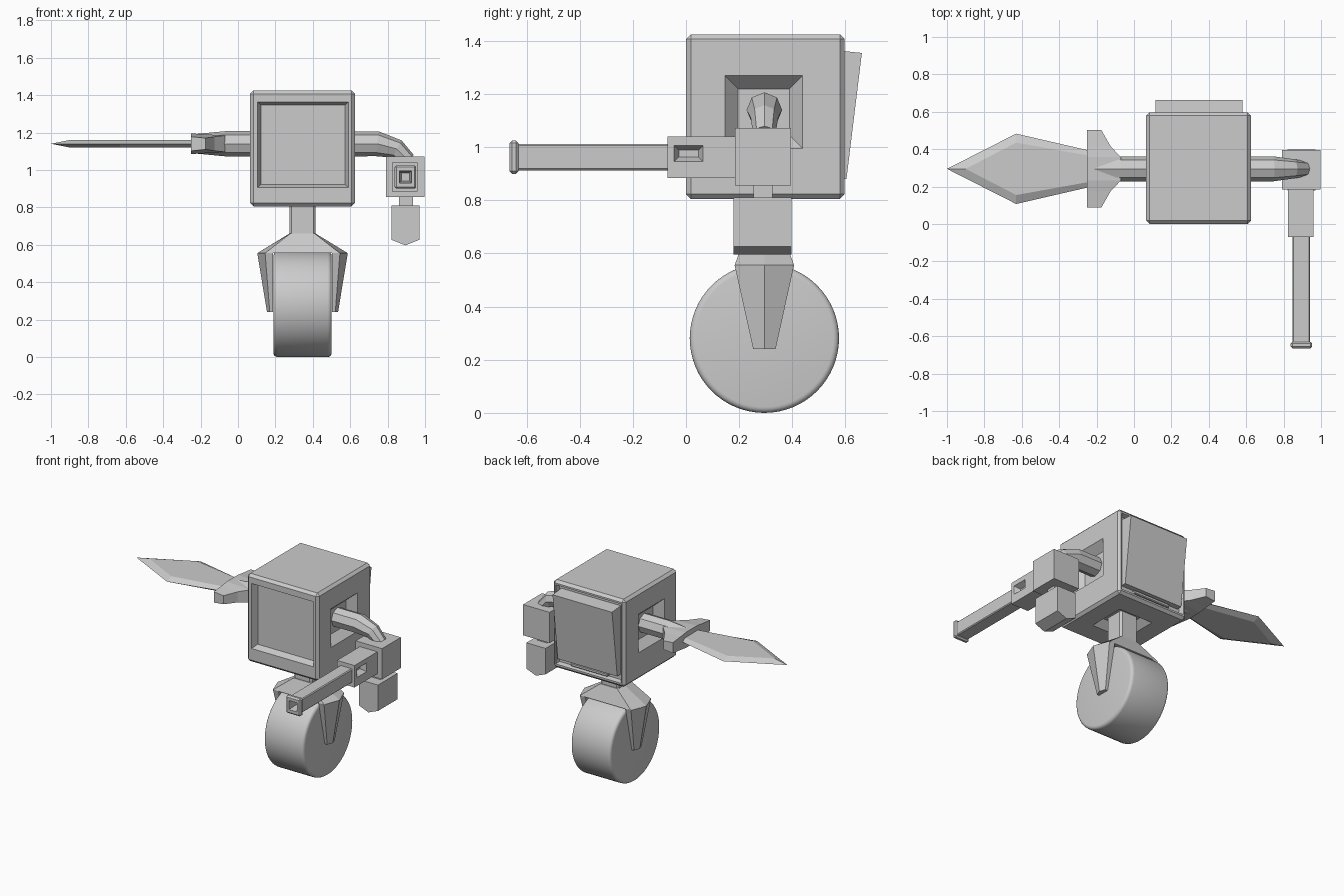
import bpy, bmesh, math
from mathutils import Vector

if "Cube" in bpy.data.objects:
    bpy.data.objects.remove(bpy.data.objects["Cube"], do_unlink=True)

GREY = bpy.data.materials.new("light_grey")
GREY.use_nodes = True
GREY.diffuse_color = (0.6, 0.6, 0.6, 1)
GREY.node_tree.nodes["Principled BSDF"].inputs["Base Color"].default_value = (0.6, 0.6, 0.6, 1)

BX, AY, AZ = 0.345, 0.295, 1.14   # body centre line, arm depth, arm height


def loft(name, sections, bevel=0):
    """Skin a row of equal-length loops and cap both ends."""
    bm = bmesh.new()
    loops = [[bm.verts.new(p) for p in s] for s in sections]
    n = len(loops[0])
    for a, b in zip(loops, loops[1:]):
        for i in range(n):
            j = (i + 1) % n
            bm.faces.new((a[i], a[j], b[j], b[i]))
    bm.faces.new(loops[0])
    bm.faces.new(loops[-1])
    if bevel:
        bmesh.ops.bevel(bm, geom=bm.edges[:], offset=bevel, segments=1,
                        profile=0.5, affect='EDGES')
    bmesh.ops.recalc_face_normals(bm, faces=bm.faces[:])
    mesh = bpy.data.meshes.new(name)
    bm.to_mesh(mesh)
    bm.free()
    mesh.materials.append(GREY)
    ob = bpy.data.objects.new(name, mesh)
    bpy.context.collection.objects.link(ob)
    return ob


def rect(axis, at, u, v):
    """Rectangle across an axis; u and v are the ranges on the other two axes."""
    loop = []
    for a, b in ((u[0], v[0]), (u[1], v[0]), (u[1], v[1]), (u[0], v[1])):
        p = [a, b]
        p.insert(axis, at)
        loop.append(p)
    return loop


def box(name, x, y, z, bevel=0):
    return loft(name, [rect(2, z[0], x, y), rect(2, z[1], x, y)], bevel)


def recess(ob, axis, start, end, u, v, taper):
    """Cut a pocket with sloping walls."""
    iu, iv = (u[0] + taper, u[1] - taper), (v[0] + taper, v[1] - taper)
    cutter = loft("cutter", [rect(axis, start, u, v), rect(axis, end, iu, iv)])
    cutter.hide_render = True
    mod = ob.modifiers.new("pocket", 'BOOLEAN')
    mod.operation, mod.solver, mod.object = 'DIFFERENCE', 'EXACT', cutter
    bpy.context.view_layer.objects.active = ob
    bpy.ops.object.modifier_apply(modifier=mod.name)
    bpy.data.objects.remove(cutter, do_unlink=True)


def tube(name, path):
    """Eight-sided tube through (x, z, radius) stations."""
    pts = [Vector((x, 0, z)) for x, z, r in path]
    rings = []
    for i, (x, z, r) in enumerate(path):
        t = (pts[min(i + 1, len(pts) - 1)] - pts[max(i - 1, 0)]).normalized()
        side = Vector((0, 1, 0))
        up = t.cross(side)
        centre = Vector((x, AY, z))
        rings.append([centre + r * (math.cos(k * math.pi / 4) * up
                                    + math.sin(k * math.pi / 4) * side) for k in range(8)])
    return loft(name, rings)


# Body with a screen pocket, limb sockets and a rear opening
body = box("body", (0.065, 0.625), (0, 0.597), (0.805, 1.425), 0.018)
recess(body, 1, -0.001, 0.045, (0.105, 0.59), (0.905, 1.365), 0.018)
recess(body, 0, 0.626, 0.57, (0.145, 0.44), (0.995, 1.27), 0.05)
recess(body, 0, 0.064, 0.12, (0.145, 0.44), (0.995, 1.27), 0.05)
recess(body, 2, 0.804, 0.85, (0.21, 0.48), (0.16, 0.43), 0.05)
recess(body, 1, 0.598, 0.565, (0.09, 0.6), (0.835, 1.395), 0.008)

# Tilted rear panel and its hinge
PX = (0.115, 0.58)
loft("rear_panel", [[(x, y, z) for y, z in
     ((0.56, 0.88), (0.604, 0.88), (0.662, 1.355), (0.56, 1.365))] for x in PX])
box("rear_hinge", (0.2, 0.49), (0.56, 0.592), (0.848, 0.872), 0.005)

# Neck post and wheel fork
box("wheel_post", (0.275, 0.415), (0.225, 0.365), (0.64, 0.86), 0.012)


def fork_section(z, outer, shoulder, half):
    return [(BX + sx * w, AY + sy * half, z) for sx, w, sy in
            ((-1, outer, 0), (-1, shoulder, -1), (1, shoulder, -1),
             (1, outer, 0), (1, shoulder, 1), (-1, shoulder, 1))]


loft("fork_crown", [fork_section(0.555, 0.242, 0.2, 0.112),
                    fork_section(0.66, 0.07, 0.065, 0.075)])


def prong_section(s, z, outer, shoulder, inner, half):
    return [(BX + s * w, AY + y * half, z) for w, y in
            ((outer, 0), (shoulder, 1), (inner, 1), (inner, -1), (shoulder, -1))]


for side, s in (("left", 1), ("right", -1)):
    loft(side + "_fork_prong", [prong_section(s, 0.556, 0.242, 0.2, 0.157, 0.112),
                                prong_section(s, 0.24, 0.19, 0.175, 0.157, 0.042)])

# Wheel turned from a rounded profile
RADIUS, HALF, ROUND = 0.281, 0.156, 0.022
profile = []
for k in range(5):
    a = k * math.pi / 8
    profile.append((HALF - ROUND + ROUND * math.cos(a), RADIUS - ROUND + ROUND * math.sin(a)))
profile = [(-x, r) for x, r in profile] + profile[::-1]
wheel = loft("wheel", [[(BX + x, AY + r * math.cos(i * math.tau / 64),
                         0.281 + r * math.sin(i * math.tau / 64)) for i in range(64)]
                       for x, r in profile])
bpy.ops.object.select_all(action='DESELECT')
wheel.select_set(True)
bpy.context.view_layer.objects.active = wheel
bpy.ops.object.shade_smooth_by_angle(angle=math.radians(40))

# Right arm, guard and blade
tube("right_arm", [(0.13, AZ, 0.067), (-0.07, AZ, 0.067), (-0.25, AZ, 0.05)])


def guard_section(y, back, front, half):
    return [(back, y, AZ - half), (front, y, AZ - half * 0.8),
            (front, y, AZ + half * 0.8), (back, y, AZ + half)]


loft("blade_guard", [guard_section(AY + d, -0.25, front, half) for d, front, half in
                     ((-0.208, -0.175, 0.038), (-0.12, -0.125, 0.047), (-0.062, -0.07, 0.055),
                      (0.062, -0.07, 0.055), (0.12, -0.125, 0.047), (0.208, -0.175, 0.038))])


def blade_outline(z, tip, belly, root):
    return [(tip, AY, z), (-0.63, AY + belly, z), (-0.24, AY + root, z),
            (-0.24, AY - root, z), (-0.63, AY - belly, z)]


loft("blade", [blade_outline(AZ - 0.02, -0.9, 0.14, 0.07),
               blade_outline(AZ, -1.0, 0.188, 0.098),
               blade_outline(AZ + 0.02, -0.9, 0.14, 0.07)])

# Left arm, bending down into the gun
tube("left_arm", [(0.56, AZ, 0.067), (0.745, AZ, 0.067), (0.85, 1.112, 0.052), (0.91, 1.05, 0.042)])

# Gun: receiver, housing, barrel and muzzle
box("gun_receiver", (0.79, 0.997), (0.185, 0.395), (0.855, 1.072))
housing = box("gun_housing", (0.823, 0.96), (-0.07, 0.19), (0.885, 1.04))
for outer, inner in ((0.961, 0.92), (0.822, 0.863)):
    recess(housing, 0, outer, inner, (-0.045, 0.065), (0.945, 1.007), 0.018)
barrel = box("gun_barrel", (0.847, 0.942), (-0.65, -0.06), (0.913, 1.012), 0.006)
muzzle = box("gun_muzzle", (0.837, 0.953), (-0.665, -0.63), (0.9, 1.025), 0.01)
for part in (barrel, muzzle):
    recess(part, 1, -0.67, -0.56, (0.862, 0.928), (0.93, 0.995), 0.012)

# Magazine hanging under the receiver
box("magazine_link", (0.86, 0.935), (0.255, 0.325), (0.8, 0.86))
loft("magazine", [[(x, y, z) for x, z in
     ((0.82, 0.81), (0.82, 0.627), (0.895, 0.597), (0.97, 0.627), (0.97, 0.81))]
     for y in (0.178, 0.397)])
